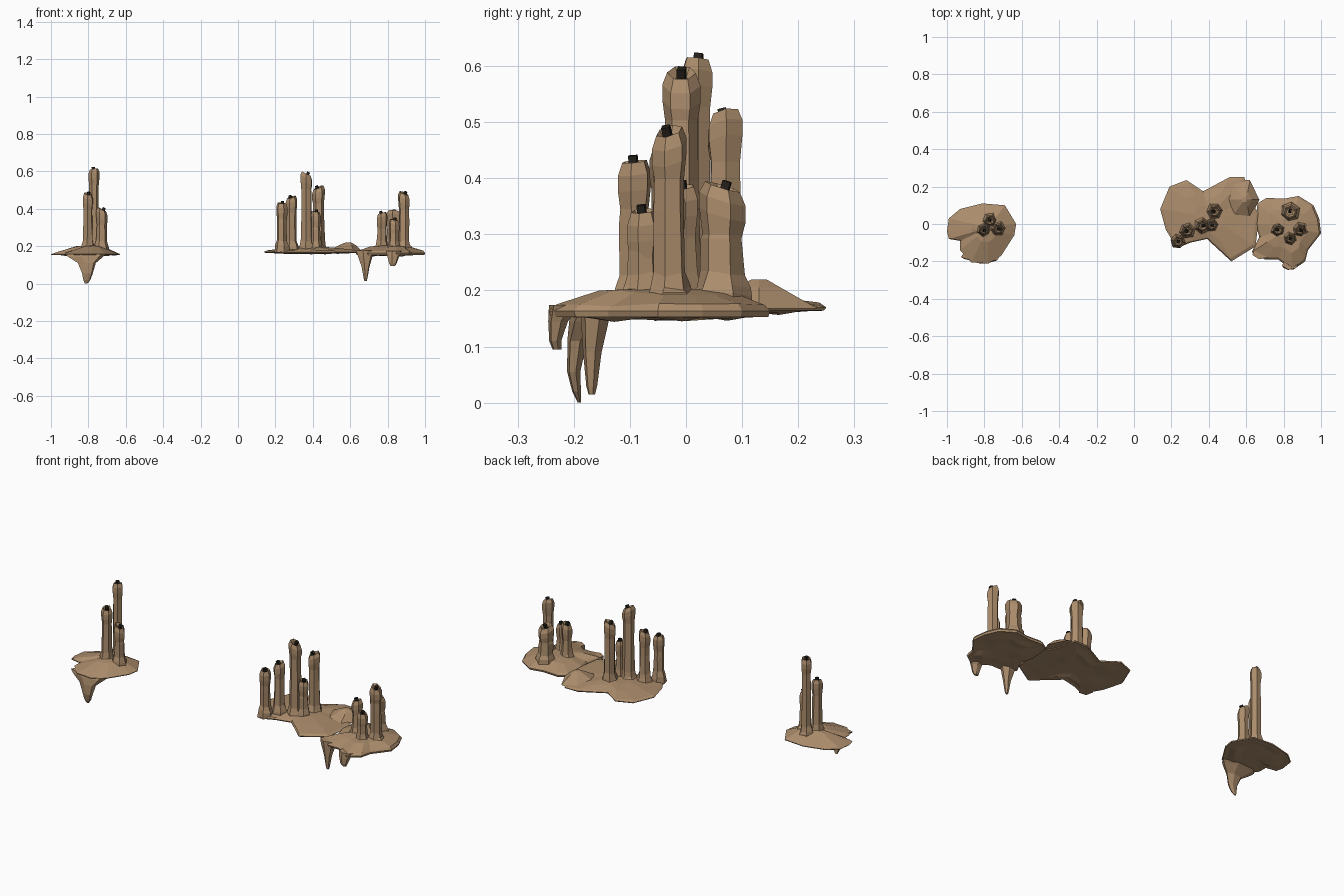
import bpy, bmesh, math, random
from mathutils import Vector, Matrix

if "Cube" in bpy.data.objects:
    bpy.data.objects.remove(bpy.data.objects["Cube"])
random.seed(4)


def material(name, rgb):
    m = bpy.data.materials.new(name)
    m.diffuse_color = (*rgb, 1)
    m.use_nodes = True
    m.node_tree.nodes["Principled BSDF"].inputs["Base Color"].default_value = m.diffuse_color
    return m


WAX = material("tan wax", (0.41, 0.265, 0.15))
SOOT = material("black wick", (0.018, 0.015, 0.011))


def loft(name, rings, mat):
    """Skin a stack of equal-length point rings and cap both ends."""
    bm = bmesh.new()
    vs = [[bm.verts.new(p) for p in r] for r in rings]
    n = len(rings[0])
    for a, b in zip(vs, vs[1:]):
        for i in range(n):
            j = (i + 1) % n
            bm.faces.new((a[i], a[j], b[j], b[i]))
    bm.faces.new(vs[0][::-1])
    bm.faces.new(vs[-1])
    bmesh.ops.recalc_face_normals(bm, faces=bm.faces)
    me = bpy.data.meshes.new(name)
    bm.to_mesh(me)
    bm.free()
    me.materials.append(mat)
    ob = bpy.data.objects.new(name, me)
    bpy.context.collection.objects.link(ob)
    return ob


def oval(x, y, z, rx, ry, n=6, turn=0.0):
    return [Vector((x + rx * math.cos(turn + math.tau * i / n),
                    y + ry * math.sin(turn + math.tau * i / n), z)) for i in range(n)]


def puddle(name, outline, centre, base, rim, top, inner, lump):
    """Low wax mound: lumpy underside, thin rim, slope rising to the candles."""
    c = Vector(centre)

    def ring(s, z, jit=0.0):
        return [Vector((*(c + (Vector(p) - c) * s), z + random.uniform(-jit, jit)))
                for p in outline]
    loft(name, [ring(0.35, base), ring(0.6, base - 0.002, lump), ring(0.82, base, lump / 2),
                ring(0.98, base), ring(1.0, (base + rim) / 2), ring(0.94, rim, 0.003),
                ring(inner, top - 0.008, 0.006), ring(inner * 0.5, top)], WAX)


def candle(name, x, y, h, r, tilt):
    """Six-sided melted candle with flared foot, swollen lip and slanted, sunken top."""
    turn = random.uniform(0, 1)
    profile = [(0.165, 1.6), (0.192, 1.5), (0.206, 1.35), (0.23, 1.1), ((h + 0.2) / 2, 1.0),
               (h - 0.085, 0.98), (h - 0.05, 1.14), (h - 0.022, 1.14), (h, 0.85),
               (h - 0.014, 0.5)]
    rings = []
    for k, (z, s) in enumerate(profile):
        pts = oval(x, y, z, r * s, r * s, 6, turn)
        for p in pts:
            if k < 5:
                f = random.uniform(0.9, 1.08)
                p.x, p.y = x + (p.x - x) * f, y + (p.y - y) * f
            if 0 < k < 4:
                p.z += random.uniform(-0.006, 0.006)
            if k > 5:
                p.z += tilt[0] * (p.x - x) + tilt[1] * (p.y - y)
        rings.append(pts)
    loft(name, rings, WAX)
    # square wick leaning with the slanted top
    ax = Vector((-tilt[0], -tilt[1], 1)).normalized()
    rot = Vector((0, 0, 1)).rotation_difference(ax).to_matrix().to_4x4()
    move = Matrix.Translation((x, y, h - 0.018)) @ rot
    loft(name + "_wick", [[move @ p for p in oval(0, 0, z, 0.0105, 0.0105, 4, 0.6)]
                          for z in (0, 0.029)], SOOT)


def drip(name, rings):
    """Hanging wax run from (z, x, y, rx, ry) stations."""
    loft(name, [oval(x, y, z, rx, ry, 6, 0.3) for z, x, y, rx, ry in rings], WAX)


# wax puddles
puddle("left_puddle", [(-1, -.04), (-.99, .03), (-.93, .08), (-.81, .11), (-.69, .1), (-.63, 0),
                       (-.64, -.06), (-.71, -.17), (-.78, -.212), (-.87, -.205), (-.93, -.14),
                       (-.93, -.09), (-.99, -.08)], (-.78, -.02), .153, .163, .203, .4, .006)
puddle("middle_puddle", [(.14, .08), (.19, .2), (.28, .235), (.37, .175), (.51, .25), (.59, .25),
                         (.62, .13), (.67, .05), (.65, -.12), (.52, -.2), (.39, -.08), (.3, -.1),
                         (.23, -.13), (.17, -.03)], (.40, .04), .164, .176, .195, .6, .006)
puddle("right_puddle", [(.66, .11), (.71, .14), (.80, .135), (.88, .15), (.96, .1), (.99, .03),
                        (1, -.05), (.93, -.14), (.915, -.2), (.85, -.245), (.77, -.19),
                        (.70, -.19), (.63, -.15), (.67, -.07), (.65, 0)],
       (.83, -.02), .153, .174, .203, .6, .007)
# low hump behind the right side of the middle puddle
loft("puddle_hump", [oval(.57, .13, .168, .1, .12), oval(.585, .13, .205, .045, .045),
                     oval(.59, .13, .22, .015, .015)], WAX)

# candles: x, y, top height, radius, slope of the top
groups = {
    "left": [(-.77, .02, .612, .026, (.15, -.1)), (-.803, -.03, .48, .026, (-.2, .25)),
             (-.728, -.025, .397, .027, (-.5, .1))],
    "middle": [(.235, -.092, .43, .027, (-.1, .1)), (.285, -.035, .462, .028, (.3, .2)),
               (.365, -.008, .588, .03, (-.5, 0)), (.43, .07, .514, .03, (.4, .2)),
               (.415, -.005, .385, .025, (-.2, .1))],
    "right": [(.77, -.03, .378, .026, (.3, 0)), (.835, -.077, .342, .025, (-.2, .1)),
              (.887, -.03, .484, .028, (-.4, .25)), (.833, .065, .385, .037, (-.1, -.3))],
}
for side, rows in groups.items():
    for k, row in enumerate(rows):
        candle(f"{side}_candle_{k + 1}", *row)

# drips hanging off the puddle edges
drip("left_drip", [(.158, -.815, -.165, .115, .04), (.145, -.815, -.175, .1, .034),
                   (.11, -.808, -.194, .05, .018), (.055, -.805, -.2, .03, .012),
                   (.02, -.808, -.195, .02, .008), (0, -.812, -.19, .007, .003)])
drip("right_drip_long", [(.176, .68, -.155, .05, .034), (.15, .68, -.162, .042, .026),
                         (.09, .682, -.167, .022, .017), (.03, .682, -.168, .011, .01),
                         (.015, .682, -.168, .007, .006)])
drip("right_drip_short", [(.174, .835, -.215, .045, .03), (.145, .83, -.228, .033, .018),
                          (.11, .828, -.233, .022, .011), (.095, .828, -.23, .013, .008)])
